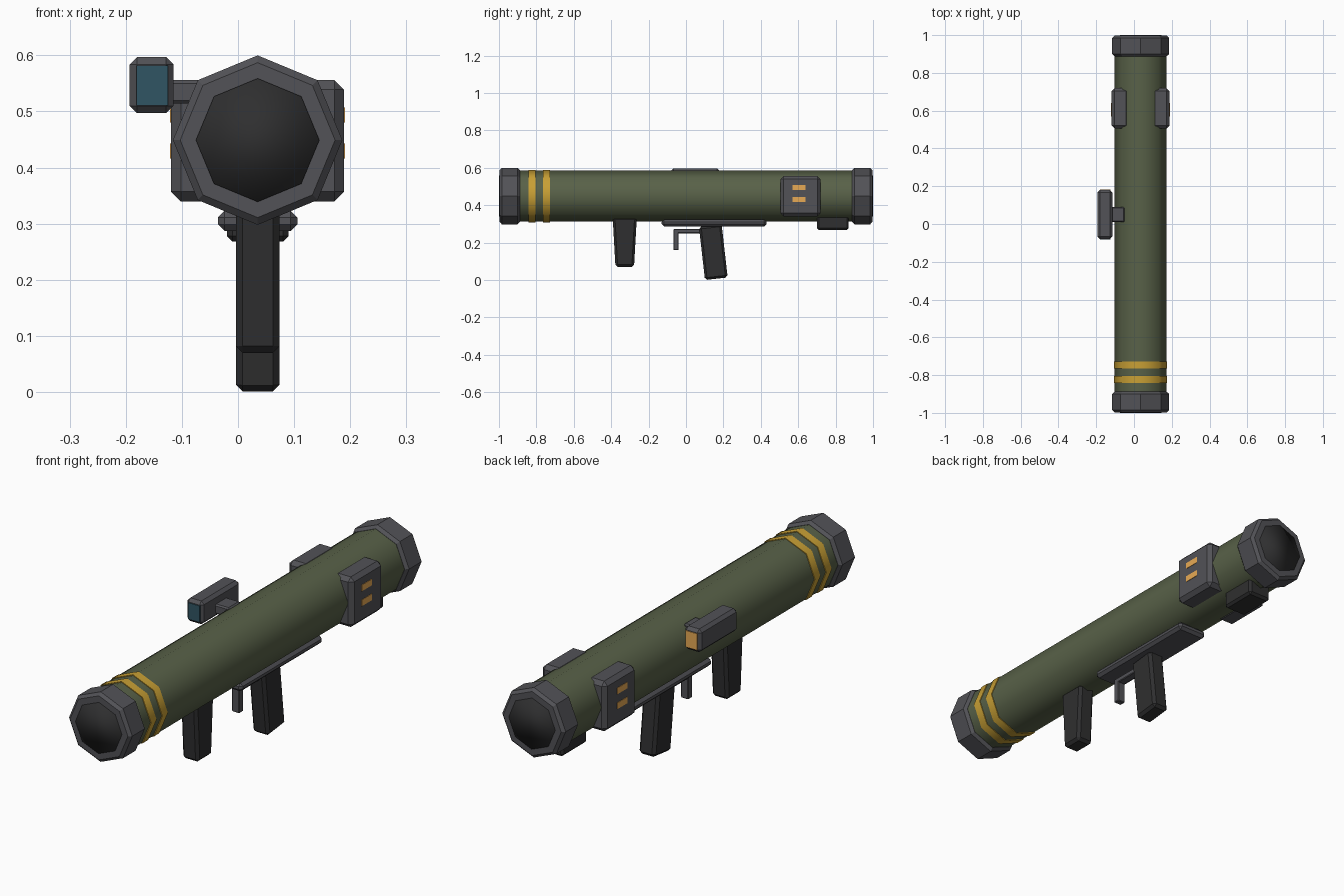
import bpy, bmesh
from math import radians
from mathutils import Matrix, Vector

if "Cube" in bpy.data.objects:
    bpy.data.objects.remove(bpy.data.objects["Cube"])

CX, CZ = 0.035, 0.449      # tube axis


def material(name, rgb):
    m = bpy.data.materials.new(name)
    m.diffuse_color = (*rgb, 1)
    m.use_nodes = True
    m.node_tree.nodes["Principled BSDF"].inputs["Base Color"].default_value = m.diffuse_color
    return m


GREEN = material("olive", (0.098, 0.12, 0.065))
STEEL = material("steel", (0.085, 0.085, 0.095))
DARK = material("dark", (0.028, 0.028, 0.029))
YELLOW = material("yellow", (0.58, 0.35, 0.035))
AMBER = material("amber", (0.8, 0.4, 0.09))
TEAL = material("teal", (0.03, 0.09, 0.125))


def finish(name, bm, mat, bevel=0.0, smooth=None):
    if bevel:
        bmesh.ops.bevel(bm, geom=[e for e in bm.edges if e.calc_face_angle(0) > radians(60)
                                  ], offset=bevel, segments=1, affect='EDGES')
    bmesh.ops.recalc_face_normals(bm, faces=bm.faces)
    me = bpy.data.meshes.new(name)
    bm.to_mesh(me)
    bm.free()
    me.materials.append(mat)
    ob = bpy.data.objects.new(name, me)
    bpy.context.collection.objects.link(ob)
    if smooth:
        bpy.ops.object.select_all(action='DESELECT')
        ob.select_set(True)
        bpy.context.view_layer.objects.active = ob
        bpy.ops.object.shade_smooth_by_angle(angle=radians(smooth))
    return ob


def drum(name, r, y0, y1, mat, bevel=0.0, smooth=None):
    """Eight-sided cylinder along the tube axis."""
    bm = bmesh.new()
    m = Matrix.Translation((CX, (y0 + y1) / 2, CZ)) @ Matrix.Rotation(radians(90), 4, 'X')
    bmesh.ops.create_cone(bm, cap_ends=True, segments=8, radius1=r, radius2=r,
                          depth=y1 - y0, matrix=m)
    return finish(name, bm, mat, bevel, smooth)


def box(name, x, y, z, mat, bevel=0.0, taper=1.0, tilt=0.0):
    """Box from (min, max) ranges; taper narrows the bottom in y, tilt turns about x."""
    bm = bmesh.new()
    bmesh.ops.create_cube(bm, size=1)
    mid = Vector([(a + b) / 2 for a, b in (x, y, z)])
    size = [b - a for a, b in (x, y, z)]
    rot = Matrix.Rotation(radians(tilt), 3, 'X')
    for v in bm.verts:
        k = taper if v.co.z < 0 else 1
        p = Vector((v.co.x * size[0], v.co.y * size[1] * k, v.co.z * size[2]))
        v.co = mid + rot @ p
    return finish(name, bm, mat, bevel)


def around(half):
    return (CX - half, CX + half)


# Launch tube with end collars and dark bores
drum("tube", 0.137, -0.95, 0.95, GREEN, smooth=60)
for end, s in (("front", -1), ("rear", 1)):
    y0, y1 = sorted((s * 0.888, s * 0.997))
    drum(end + "_collar", 0.151, y0, y1, STEEL, bevel=0.012)
    y0, y1 = sorted((s * 0.9, s * 1.0))
    drum(end + "_bore", 0.11, y0, y1, DARK, smooth=100)

# Painted bands
for i, y in enumerate((-0.842, -0.765)):
    drum(f"band_{i + 1}", 0.1405, y, y + 0.037, YELLOW, smooth=60)

# Side housings with indicator lights
for side, s in (("right", 1), ("left", -1)):
    def span(a, b):
        return sorted((CX + s * a, CX + s * b))
    box(side + "_housing", span(0.06, 0.154), (0.505, 0.72), (0.34, 0.556), STEEL, 0.017)
    for i, z in enumerate((0.48, 0.416)):
        box(f"{side}_light_{i + 1}", span(0.145, 0.156), (0.57, 0.64), (z, z + 0.027), AMBER)

# Underside: rail, battery block, grips
box("rail", around(0.071), (-0.13, 0.43), (0.287, 0.323), STEEL, 0.012)
box("battery_block", around(0.055), (0.70, 0.87), (0.268, 0.36), DARK, 0.01)
box("front_grip", around(0.039), (-0.392, -0.263), (0.07, 0.335), DARK, 0.012, taper=0.77)
box("rear_grip", around(0.039), (0.085, 0.207), (0.006, 0.292), DARK, 0.012, tilt=6.5)

# Trigger
box("trigger_bar", around(0.018), (-0.067, 0.1), (0.25, 0.272), STEEL, 0.003)
box("trigger", around(0.018), (-0.067, -0.04), (0.16, 0.272), STEEL, 0.003)

# Sight on the left, with mount and lenses
box("sight_body", (-0.193, -0.115), (-0.08, 0.18), (0.497, 0.597), STEEL, 0.013)
box("sight_mount", (-0.13, -0.05), (0.01, 0.09), (0.514, 0.556), STEEL, 0.006)
box("sight_front_lens", (-0.181, -0.125), (-0.083, -0.07), (0.511, 0.582), TEAL)
box("sight_rear_lens", (-0.181, -0.125), (0.17, 0.183), (0.511, 0.582), AMBER)
